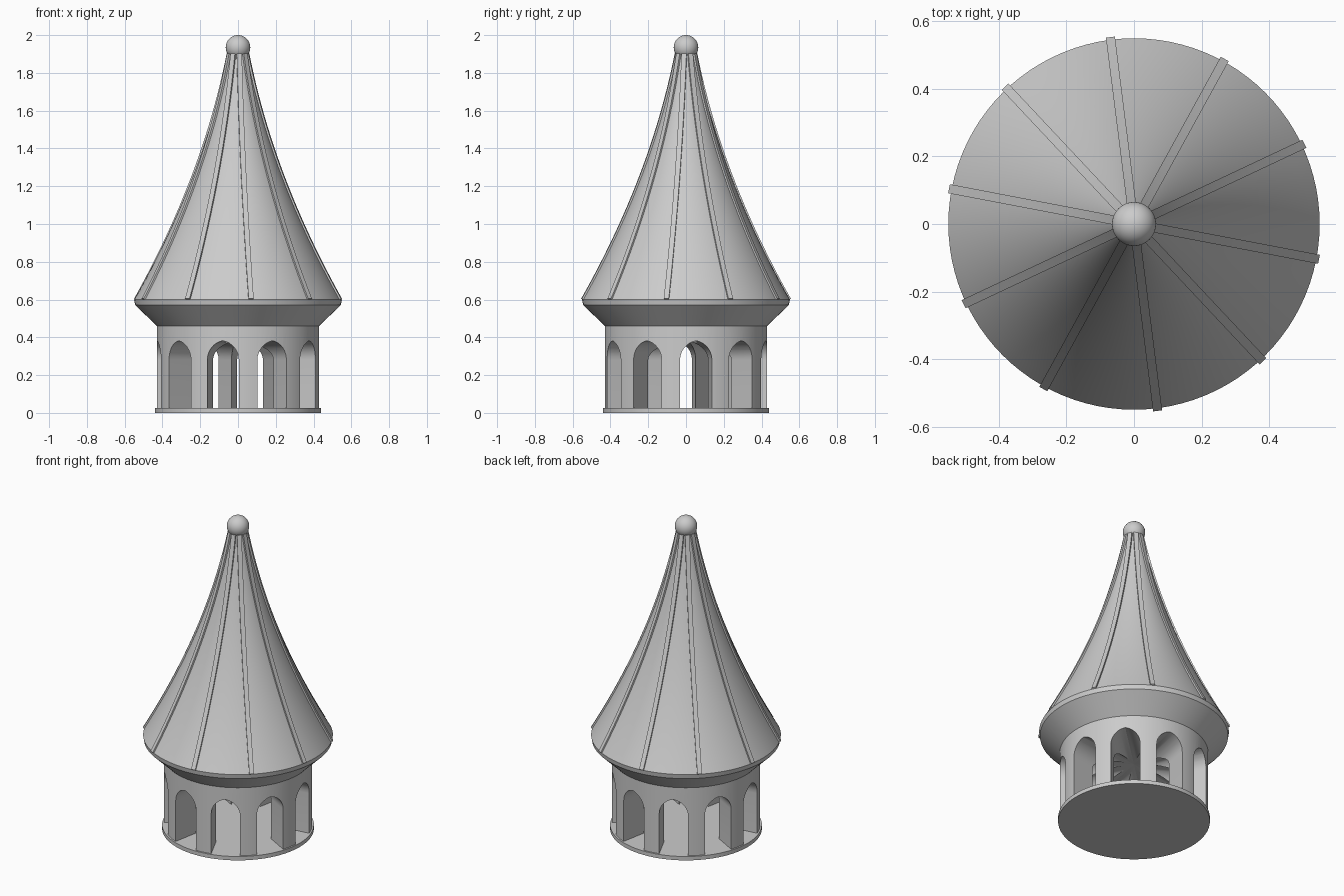
import bpy, bmesh
from math import sin, cos, pi, radians, atan2, sqrt
from mathutils import Matrix, Vector

old = bpy.data.objects.get("Cube")
if old:
    bpy.data.objects.remove(old, do_unlink=True)

stone = bpy.data.materials.new("grey stone")
stone.use_nodes = True
stone.diffuse_color = (0.6, 0.6, 0.6, 1)
stone.node_tree.nodes["Principled BSDF"].inputs["Base Color"].default_value = (0.6, 0.6, 0.6, 1)

SIDES = 96
BAYS = 10
STEP = 2 * pi / BAYS
ARCH_ANGLE = radians(7.2)
RIB_ANGLE = ARCH_ANGLE - STEP / 2


def add_object(name, bm, smooth=True):
    bmesh.ops.recalc_face_normals(bm, faces=bm.faces)
    mesh = bpy.data.meshes.new(name)
    bm.to_mesh(mesh)
    bm.free()
    mesh.materials.append(stone)
    obj = bpy.data.objects.new(name, mesh)
    bpy.context.collection.objects.link(obj)
    if smooth:
        smooth_object(obj)
    return obj


def smooth_object(obj):
    bpy.ops.object.select_all(action='DESELECT')
    obj.select_set(True)
    bpy.context.view_layer.objects.active = obj
    bpy.ops.object.shade_smooth_by_angle(angle=radians(30))


def lathe(name, profile, smooth=True):
    """Closed solid of revolution from (radius, z) points."""
    bm = bmesh.new()
    rings = [[bm.verts.new((r * cos(2 * pi * i / SIDES), r * sin(2 * pi * i / SIDES), z))
              for i in range(SIDES)] for r, z in profile]
    for low, high in zip(rings, rings[1:]):
        for i in range(SIDES):
            j = (i + 1) % SIDES
            bm.faces.new((low[i], low[j], high[j], high[i]))
    bm.faces.new(rings[0][::-1])
    bm.faces.new(rings[-1])
    return add_object(name, bm, smooth)


def roof_point(t):
    """Concave roof slope, t = 0 at the eaves and 1 at the neck."""
    return Vector((0.55 - 0.5 * t - 0.24 * t * (1 - t), 0.6 + 1.3 * t))


# Floor plate
lathe("base_plate", [(0.44, 0), (0.44, 0.025)])

# Pointed arch outline, in (across, z)
HALF, SPRING, RISE = 0.085, 0.28, 0.102
offset = (RISE ** 2 - HALF ** 2) / (2 * HALF)
radius = HALF + offset
sweep = atan2(RISE, offset)
right = [(radius * cos(sweep * k / 8) - offset, SPRING + radius * sin(sweep * k / 8))
         for k in range(9)]
outline = [(-HALF, -0.05), (HALF, -0.05)] + right + [(-x, z) for x, z in right[-2::-1]]

# Drum with arched passages running straight through the middle
drum = lathe("arcade_drum", [(0.43, 0.025), (0.43, 0.46)], smooth=False)
for k in range(BAYS // 2):
    bm = bmesh.new()
    turn = Matrix.Rotation(ARCH_ANGLE + k * STEP, 4, 'Z')
    ends = [[bm.verts.new(turn @ Vector((d, x, z))) for x, z in outline] for d in (-0.6, 0.6)]
    count = len(outline)
    for i in range(count):
        j = (i + 1) % count
        bm.faces.new((ends[0][i], ends[0][j], ends[1][j], ends[1][i]))
    bm.faces.new(ends[0])
    bm.faces.new(ends[1])
    cutter = add_object("arch_cutter", bm, smooth=False)
    cutter.hide_render = True
    cut = drum.modifiers.new("arch", 'BOOLEAN')
    cut.operation = 'DIFFERENCE'
    cut.solver = 'EXACT'
    cut.object = cutter
    bpy.context.view_layer.objects.active = drum
    bpy.ops.object.modifier_apply(modifier=cut.name)
    bpy.data.objects.remove(cutter, do_unlink=True)
smooth_object(drum)

# Flared cornice and eaves band
lathe("cornice", [(0.43, 0.46), (0.545, 0.572), (0.55, 0.6)])

# Concave spire
lathe("roof", [tuple(roof_point(k / 24)) for k in range(25)])

# Raised ribs following the slope
LENGTH, WIDTH, LIFT, SINK = 24, 0.0135, 0.009, 0.012
bm = bmesh.new()
for b in range(BAYS):
    turn = Matrix.Rotation(RIB_ANGLE + b * STEP, 4, 'Z')
    rows = []
    for k in range(LENGTH + 1):
        t = k / LENGTH
        p = roof_point(t)
        slope = roof_point(t + 0.01) - roof_point(t - 0.01)
        normal = Vector((slope.y, -slope.x)).normalized()
        top, bottom = p + normal * LIFT, p - normal * SINK
        rows.append([bm.verts.new(turn @ Vector((q.x, side, q.y)))
                     for q, side in ((top, -WIDTH), (top, WIDTH), (bottom, WIDTH), (bottom, -WIDTH))])
    for a, c in zip(rows, rows[1:]):
        for i in range(4):
            j = (i + 1) % 4
            bm.faces.new((a[i], a[j], c[j], c[i]))
    bm.faces.new(rows[0])
    bm.faces.new(rows[-1])
add_object("roof_ribs", bm)

# Ball finial
bm = bmesh.new()
bmesh.ops.create_uvsphere(bm, u_segments=48, v_segments=24, radius=0.065,
                          matrix=Matrix.Translation((0, 0, 1.935)))
add_object("finial", bm)
